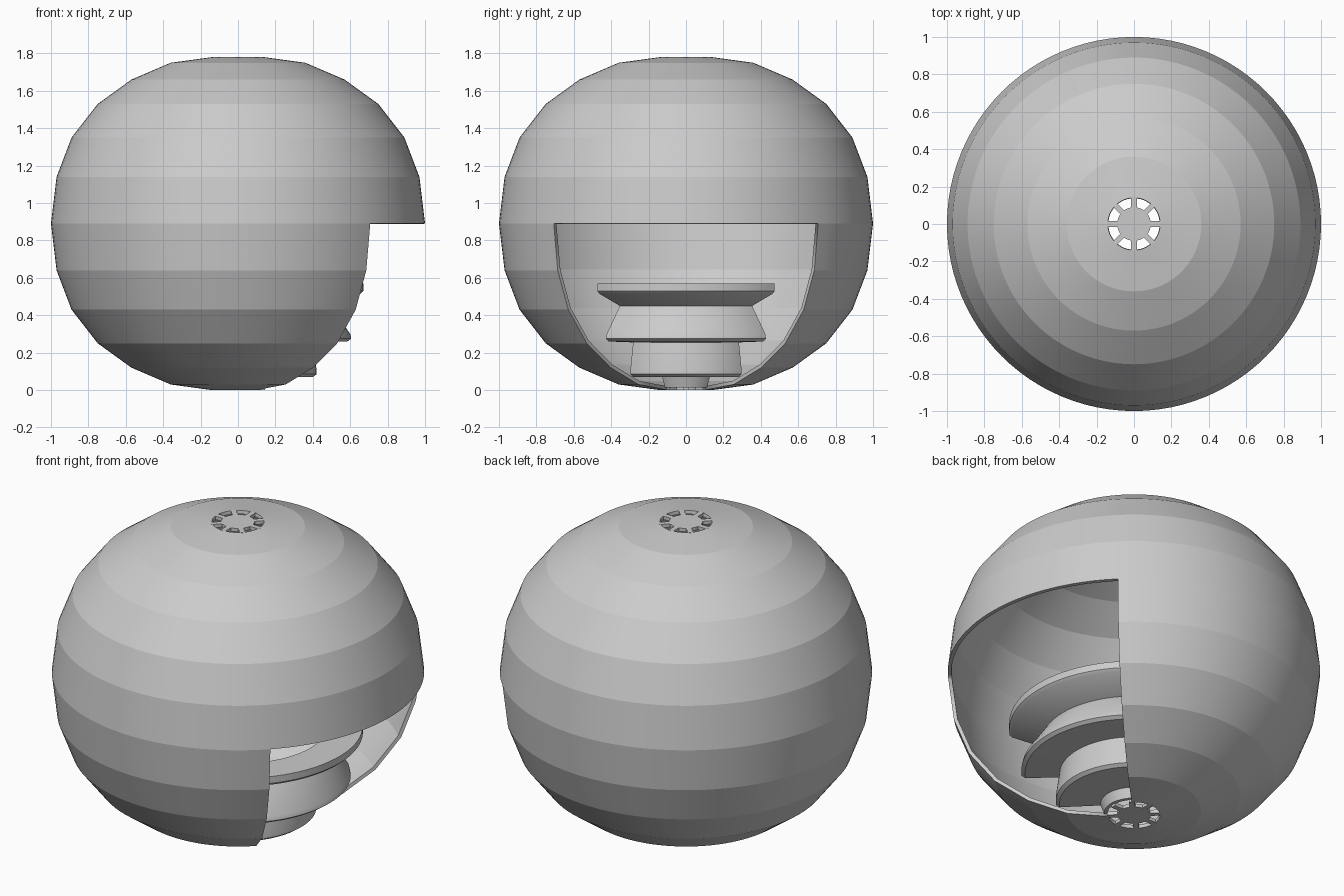
import bpy, bmesh, math
from mathutils import Matrix

cube = bpy.data.objects.get("Cube")
if cube:
    bpy.data.objects.remove(cube, do_unlink=True)

grey = bpy.data.materials.new("light grey")
grey.use_nodes = True
COLOUR = (0.6, 0.6, 0.6, 1)
grey.diffuse_color = COLOUR
grey.node_tree.nodes["Principled BSDF"].inputs["Base Color"].default_value = COLOUR

MID = 0.89          # height of the equator
QUARTER = math.radians(45)


def finish(bm, name):
    mesh = bpy.data.meshes.new(name)
    bm.to_mesh(mesh)
    bm.free()
    mesh.materials.append(grey)
    obj = bpy.data.objects.new(name, mesh)
    bpy.context.collection.objects.link(obj)
    return obj


def ring_points(bm, profile, angles):
    return [[bm.verts.new((r * math.cos(a), r * math.sin(a), z)) for a in angles]
            for r, z in profile]


def crease(bm):
    # smooth around the axis, crisp between the bands
    for f in bm.faces:
        f.smooth = True
    for e in bm.edges:
        a, b = e.verts
        flat = abs(a.co.z - b.co.z) < 1e-4
        e.smooth = not (flat or e.is_boundary)


# hollow banded globe with a quarter of its lower half left open
half = [(0.14, 0.89), (0.36, 0.86), (0.57, 0.77), (0.75, 0.64), (0.89, 0.46), (0.97, 0.25)]
profile = [(r, MID - h) for r, h in half] + [(1, MID)]
profile += [(r, MID + h) for r, h in reversed(half)]
STEPS = 96
angles = [2 * math.pi * j / STEPS for j in range(STEPS)]
bm = bmesh.new()
rows = ring_points(bm, profile, angles)
for i in range(len(rows) - 1):
    for j in range(STEPS):
        middle = angles[j] + math.pi / STEPS
        if i < len(half) and math.cos(middle) > math.cos(QUARTER):
            continue
        k = (j + 1) % STEPS
        bm.faces.new((rows[i][j], rows[i][k], rows[i + 1][k], rows[i + 1][j]))
bmesh.ops.delete(bm, geom=[v for v in bm.verts if not v.link_faces], context='VERTS')
crease(bm)
shell = finish(bm, "globe_shell")
wall = shell.modifiers.new("Wall", 'SOLIDIFY')
wall.thickness = 0.02
wall.offset = -1

# stepped quarter-round tiers standing in the opening
tiers = [(0.16, 0.015), (0.18, 0.07), (0.40, 0.07), (0.42, 0.085), (0.42, 0.11),
         (0.40, 0.255), (0.585, 0.26), (0.605, 0.275), (0.60, 0.30), (0.50, 0.45),
         (0.655, 0.515), (0.67, 0.53), (0.67, 0.57),
         (0.48, 0.57), (0.46, 0.43), (0.36, 0.28), (0.36, 0.11), (0.15, 0.11), (0.14, 0.015)]
SWEEP = 24
bm = bmesh.new()
rows = ring_points(bm, tiers, [QUARTER * (2 * j / SWEEP - 1) for j in range(SWEEP + 1)])
for i, row in enumerate(rows):
    nxt = rows[(i + 1) % len(rows)]
    for j in range(SWEEP):
        bm.faces.new((row[j], row[j + 1], nxt[j + 1], nxt[j]))
for j in (0, SWEEP):
    bm.faces.new([row[j] for row in rows])
bmesh.ops.recalc_face_normals(bm, faces=bm.faces)
for f in bm.faces:
    f.smooth = len(f.verts) == 4
for e in bm.edges:
    e.smooth = e.calc_face_angle(0) < math.radians(35)
finish(bm, "stepped_tiers")


# hub and spokes closing the round hole at each pole
def vent(name, z):
    bm = bmesh.new()
    bmesh.ops.create_cone(bm, cap_ends=True, segments=32, radius1=0.09, radius2=0.09,
                          depth=0.02, matrix=Matrix.Translation((0, 0, z)))
    for n in range(8):
        place = (Matrix.Rotation(n * math.pi / 4, 4, 'Z') @ Matrix.Translation((0.115, 0, z))
                 @ Matrix.Diagonal((0.06, 0.03, 0.02, 1)))
        bmesh.ops.create_cube(bm, size=1, matrix=place)
    finish(bm, name)


vent("bottom_vent", 0.01)
vent("top_vent", 2 * MID - 0.01)
